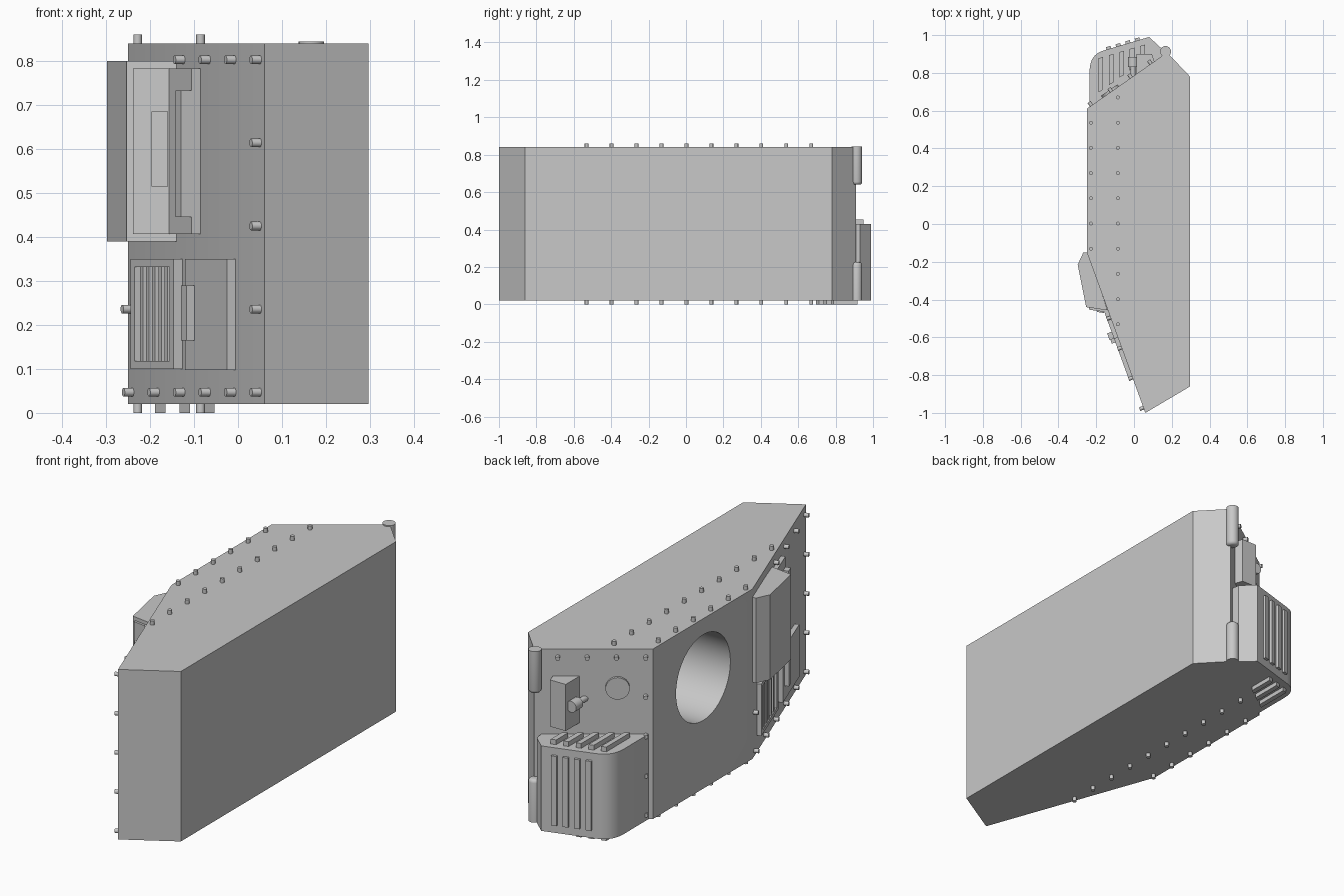
import bpy, bmesh, math
from mathutils import Vector

cube = bpy.data.objects.get("Cube")
if cube:
    bpy.data.objects.remove(cube, do_unlink=True)

grey = bpy.data.materials.new("light grey")
grey.use_nodes = True
COLOUR = (0.58, 0.58, 0.58, 1)
grey.diffuse_color = COLOUR
grey.node_tree.nodes["Principled BSDF"].inputs["Base Color"].default_value = COLOUR

BOTTOM, TOP = 0.02, 0.84


def finish(name, bm, smooth=False):
    bmesh.ops.recalc_face_normals(bm, faces=bm.faces)
    mesh = bpy.data.meshes.new(name)
    bm.to_mesh(mesh)
    bm.free()
    mesh.materials.append(grey)
    obj = bpy.data.objects.new(name, mesh)
    bpy.context.collection.objects.link(obj)
    if smooth:
        smooth_shade(obj)
    return obj


def smooth_shade(obj):
    bpy.ops.object.select_all(action='DESELECT')
    obj.select_set(True)
    bpy.context.view_layer.objects.active = obj
    bpy.ops.object.shade_smooth_by_angle(angle=math.radians(35))


def add_prism(bm, points, z0, z1):
    low = [bm.verts.new((x, y, z0)) for x, y in points]
    high = [bm.verts.new((x, y, z1)) for x, y in points]
    bm.faces.new(low)
    bm.faces.new(high)
    for i in range(len(points)):
        j = (i + 1) % len(points)
        bm.faces.new((low[i], low[j], high[j], high[i]))


def prism(name, points, z0, z1, smooth=False):
    bm = bmesh.new()
    add_prism(bm, points, z0, z1)
    return finish(name, bm, smooth)


def add_rod(bm, base, direction, radius, length, sides=12):
    direction = Vector(direction).normalized()
    made = bmesh.ops.create_cone(bm, cap_ends=True, segments=sides, radius1=radius,
                                 radius2=radius, depth=length)["verts"]
    rot = Vector((0, 0, 1)).rotation_difference(direction).to_matrix()
    for v in made:
        v.co = rot @ v.co + Vector(base) + direction * length / 2


def rod(name, base, direction, radius, length, sides=32):
    bm = bmesh.new()
    add_rod(bm, base, direction, radius, length, sides)
    return finish(name, bm, True)


class Wall:
    """An upright wall from a to b; offsets grow outward."""

    def __init__(self, a, b):
        self.a = Vector(a)
        self.d = (Vector(b) - self.a).normalized()
        self.n = Vector((self.d.y, -self.d.x))

    def at(self, s, off=0):
        return self.a + self.d * s + self.n * off

    def at_x(self, x):
        return self.at((x - self.a.x) / self.d.x)

    def slab(self, s0, s1, n0, n1):
        return [self.at(s0, n0), self.at(s1, n0), self.at(s1, n1), self.at(s0, n1)]


# Main body with a deep round bore in its side
body = prism("body", [(-0.25, 0.61), (-0.25, -0.15), (0.06, -1.0), (0.297, -0.86),
                      (0.297, 0.78), (0.175, 0.908)], BOTTOM, TOP)
cutter = rod("bore_cutter", (-0.4, 0.226, 0.556), (1, 0, 0), 0.207, 0.6, 64)
cut = body.modifiers.new("bore", 'BOOLEAN')
cut.object = cutter
cut.solver = 'EXACT'
bpy.context.view_layer.objects.active = body
body.select_set(True)
bpy.ops.object.modifier_apply(modifier=cut.name)
bpy.data.objects.remove(cutter, do_unlink=True)
smooth_shade(body)

front = Wall((-0.25, -0.15), (0.06, -1.0))
back = Wall((0.175, 0.908), (-0.25, 0.61))

# Bolts on top, underside, front slope and back slope
bm = bmesh.new()
for i in range(10):
    y = 0.67 - i * 0.1335
    for x in (-0.228, -0.085):
        if x < -0.2 and not 1 <= i <= 6:
            continue
        add_rod(bm, (x, y, TOP - 0.005), (0, 0, 1), 0.01, 0.025)
        add_rod(bm, (x, y, BOTTOM + 0.005), (0, 0, -1), 0.01, 0.025)


def wall_bolt(wall, x, z):
    p = wall.at_x(x) - wall.n * 0.005
    add_rod(bm, (p.x, p.y, z), (wall.n.x, wall.n.y, 0), 0.01, 0.027)


rows = [0.047 + i * 0.189 for i in range(5)]
for i in range(6):
    x = 0.05 - i * 0.058
    wall_bolt(front, x, rows[0])
    if i < 4:
        wall_bolt(front, x, rows[4])
for z in rows[1:4]:
    wall_bolt(front, 0.05, z)
wall_bolt(front, -0.243, rows[1])
for z in rows:
    wall_bolt(back, -0.225, z)
for x in (-0.12, -0.015, 0.09):
    wall_bolt(back, x, rows[4])
finish("bolts", bm, True)

# Hinge pins at the back corner, rounded at their inner ends
for name, z0, z1, tip in (("upper_hinge", 0.64, 0.845, 0.64), ("lower_hinge", 0.02, 0.225, 0.225)):
    bm = bmesh.new()
    add_rod(bm, (0.167, 0.913, z0), (0, 0, 1), 0.029, z1 - z0, 24)
    rim = [e for e in bm.edges if all(abs(v.co.z - tip) < 0.001 for v in e.verts)]
    bmesh.ops.bevel(bm, geom=rim, offset=0.015, segments=3, affect='EDGES', profile=0.5)
    finish(name, bm, True)

# Rear bin with one rounded corner
a, c, b = Vector((-0.235, 0.81)), Vector((-0.235, 0.897)), Vector((-0.16, 0.919))
arc = [a * (1 - t) ** 2 + c * 2 * t * (1 - t) + b * t * t for t in [i / 8 for i in range(9)]]
prism("rear_bin", [(-0.235, 0.615)] + arc + [(0.08, 0.99), (0.145, 0.93), (0.15, 0.88)],
      BOTTOM, 0.43, True)

# Ribs on the bin: top, underside and rear wall
rear = Wall((0.08, 0.99), (-0.235, 0.897))
bm = bmesh.new()
for i in range(5):
    x = -0.177 + i * 0.0555
    y0, y1 = back.at_x(x).y + 0.035, rear.at_x(x).y - 0.03
    strip = [(x - 0.012, y0), (x + 0.012, y0 + 0.015), (x + 0.012, y1), (x - 0.012, y1 - 0.007)]
    add_prism(bm, strip, 0.425, 0.453)
    if i < 3:
        add_prism(bm, strip, 0, 0.025)
for i in range(4):
    s = 0.05 + i * 0.053
    add_prism(bm, rear.slab(s, s + 0.026, -0.005, 0.013), 0.06, 0.395)
finish("bin_ribs", bm)

# Switch box, knob and round cover on the back slope
prism("switch_box", [(0.012, 0.785), (0.012, 0.9), (0.095, 0.9), (0.11, 0.855)], 0.485, 0.71)
rod("knob_stem", (-0.005, 0.77, 0.6), (0, 1, 0), 0.014, 0.07, 16)
rod("knob_cap", (-0.005, 0.83, 0.6), (0, 1, 0), 0.027, 0.053, 24)
p = back.at_x(-0.124) - back.n * 0.005
rod("round_cover", (p.x, p.y, 0.655), (back.n.x, back.n.y, 0), 0.053, 0.018)

# Upper side pod with its raised front plates
prism("side_pod", [(-0.245, -0.15), (-0.268, -0.15), (-0.298, -0.215), (-0.253, -0.44),
                   (-0.14, -0.457)], 0.39, 0.8)
pod = Wall((-0.253, -0.44), (-0.14, -0.457))
prism("pod_plate", pod.slab(0.016, 0.1, -0.005, 0.011), 0.407, 0.783)
prism("pod_label_plate", pod.slab(0.06, 0.097, 0.005, 0.017), 0.515, 0.685)

# Upper hatch on the front slope
prism("upper_hatch", front.slab(0.3, 0.48, -0.005, 0.021), 0.407, 0.783)
prism("upper_hatch_handle", front.slab(0.44, 0.478, 0.015, 0.046), 0.445, 0.733)

# Lower hatch with handle
prism("lower_hatch", front.slab(0.437, 0.714, -0.005, 0.021), 0.097, 0.35)
prism("lower_hatch_handle", front.slab(0.465, 0.5, 0.015, 0.041), 0.165, 0.29)

# Lower grille: frame around upright bars
bm = bmesh.new()
for s0, s1, z0, z1 in ((0.073, 0.1, 0.1, 0.35), (0.333, 0.36, 0.1, 0.35),
                       (0.1, 0.333, 0.1, 0.118), (0.1, 0.333, 0.332, 0.35)):
    add_prism(bm, front.slab(s0, s1, -0.005, 0.021), z0, z1)
for i in range(5):
    s = 0.125 + i * 0.041
    add_prism(bm, front.slab(s, s + 0.02, -0.005, 0.017), 0.115, 0.335)
finish("grille", bm)
